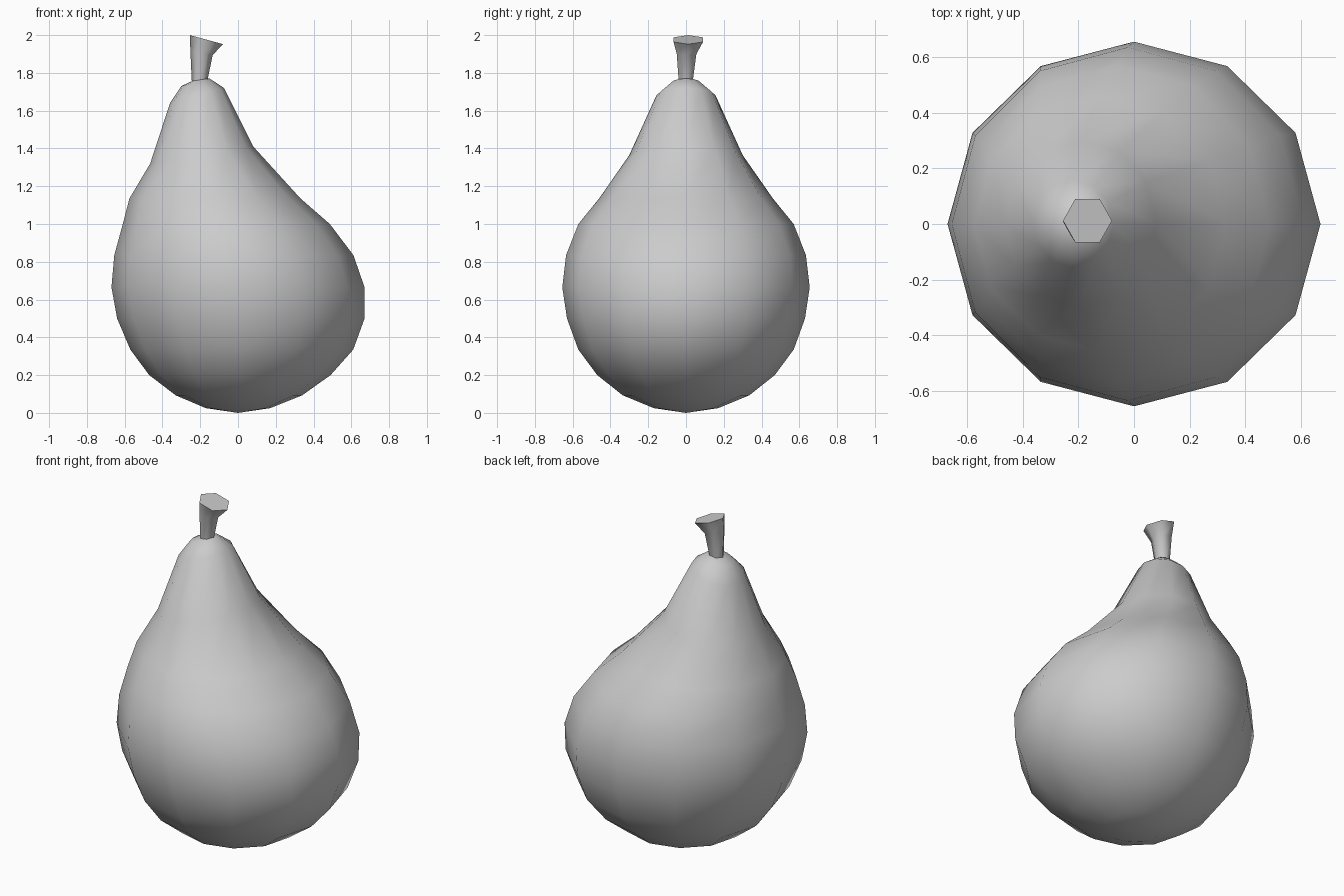
import bpy, bmesh, math

if "Cube" in bpy.data.objects:
    bpy.data.objects.remove(bpy.data.objects["Cube"])


def loft(name, sections, sides, start=None, end=None, angle=60):
    """Skin rings given as (cx, cy, cz, rx, ry, rise towards +x); close ends with a pole or a cap."""
    bm = bmesh.new()
    rings = []
    for cx, cy, cz, rx, ry, rise in sections:
        ring = []
        for i in range(sides):
            a = 2 * math.pi * i / sides
            c, s = math.cos(a), math.sin(a)
            ring.append(bm.verts.new((cx + rx * c, cy + ry * s, cz + rise * c)))
        rings.append(ring)
    for lo, hi in zip(rings, rings[1:]):
        for i in range(sides):
            j = (i + 1) % sides
            bm.faces.new((lo[i], lo[j], hi[j], hi[i]))
    for ring, pole in ((rings[0], start), (rings[-1], end)):
        if pole:
            tip = bm.verts.new(pole)
            for i in range(sides):
                bm.faces.new((ring[i], ring[(i + 1) % sides], tip))
        else:
            bm.faces.new(ring)
    bmesh.ops.recalc_face_normals(bm, faces=bm.faces)
    mesh = bpy.data.meshes.new(name)
    bm.to_mesh(mesh)
    bm.free()
    obj = bpy.data.objects.new(name, mesh)
    bpy.context.collection.objects.link(obj)
    bpy.ops.object.select_all(action='DESELECT')
    obj.select_set(True)
    bpy.context.view_layer.objects.active = obj
    bpy.ops.object.shade_smooth_by_angle(angle=math.radians(angle))
    return obj


# Pear body: round bottom, neck leaning and tilting towards -x
body = [
    (0.00, 0, 0.025, 0.17, 0.17, 0),
    (0.005, 0, 0.093, 0.335, 0.335, 0),
    (0.01, 0, 0.20, 0.48, 0.47, 0),
    (0.02, 0, 0.335, 0.59, 0.57, 0),
    (0.015, 0, 0.50, 0.655, 0.63, 0),
    (0.0, 0, 0.665, 0.67, 0.655, 0),
    (-0.022, 0, 0.835, 0.633, 0.635, 0),
    (-0.062, 0, 1.00, 0.548, 0.57, 0),
    (-0.122, 0, 1.135, 0.453, 0.46, 0),
    (-0.192, 0, 1.365, 0.273, 0.30, 0.045),
    (-0.217, 0, 1.68, 0.143, 0.157, 0.04),
    (-0.225, 0, 1.75, 0.075, 0.075, 0.02),
]
loft("pear_body", body, 12, start=(0, 0, 0), end=(-0.21, 0, 1.772), angle=80)

# Stem: six-sided, flaring to a slanted cut top
stem = [
    (-0.205, -0.002, 1.74, 0.039, 0.041, 0),
    (-0.193, 0.003, 1.905, 0.059, 0.06, -0.01),
    (-0.167, 0.012, 1.976, 0.088, 0.09, -0.024),
]
loft("stem", stem, 6, angle=65)
